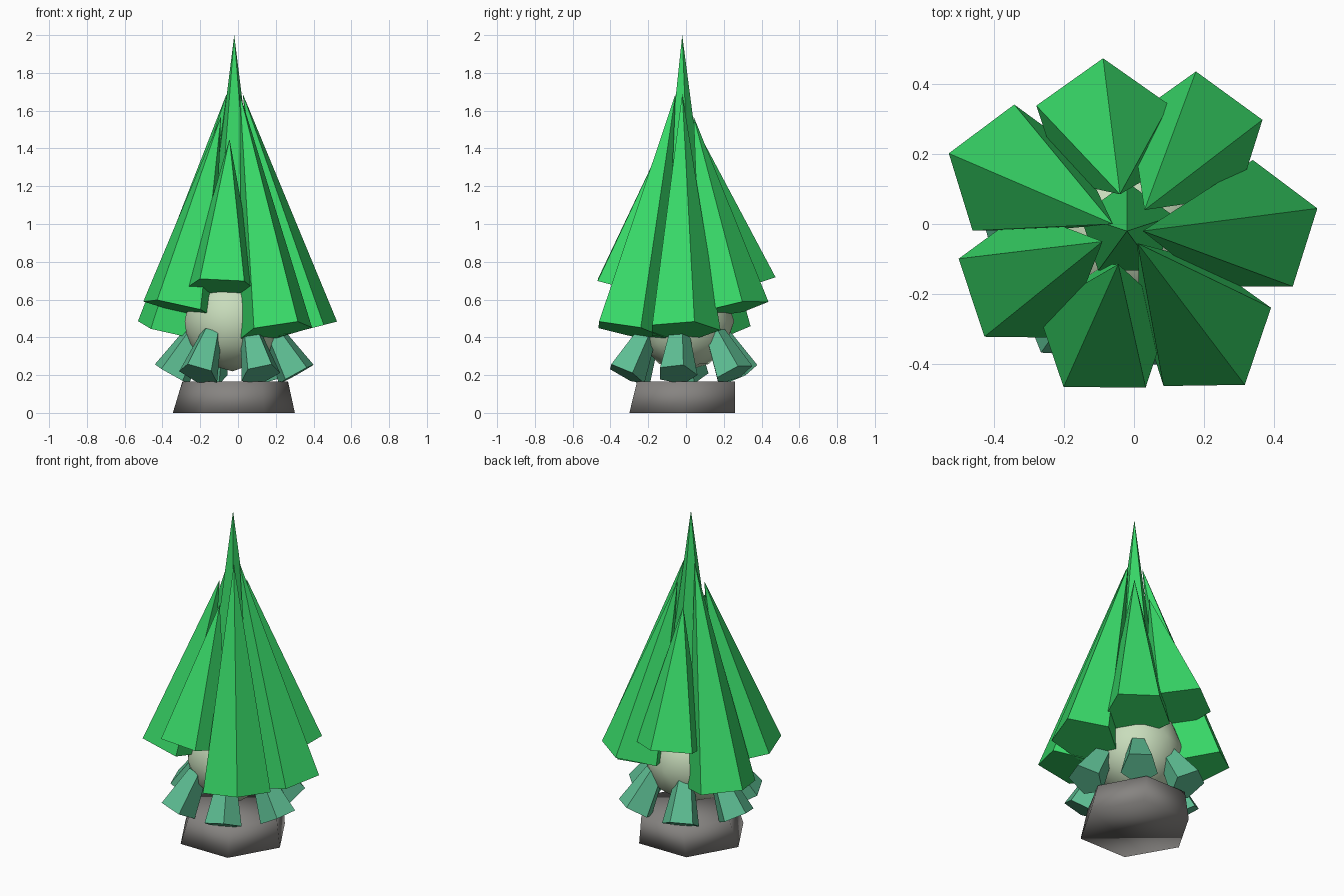
import bpy
import bmesh
import math
from mathutils import Vector

if "Cube" in bpy.data.objects:
    bpy.data.objects.remove(bpy.data.objects["Cube"], do_unlink=True)


def material(name, rgb):
    m = bpy.data.materials.new(name)
    m.use_nodes = True
    m.diffuse_color = (*rgb, 1)
    m.node_tree.nodes["Principled BSDF"].inputs["Base Color"].default_value = (*rgb, 1)
    return m


leaf_green = material("leaf green", (0.04, 0.70, 0.14))
teal = material("teal", (0.11, 0.51, 0.29))
cream = material("pale cream", (0.58, 0.72, 0.50))
grey = material("stone grey", (0.24, 0.23, 0.22))


def finish(name, bm, mat, smooth=False):
    bmesh.ops.recalc_face_normals(bm, faces=bm.faces)
    for f in bm.faces:
        f.smooth = smooth
    mesh = bpy.data.meshes.new(name)
    bm.to_mesh(mesh)
    bm.free()
    mesh.materials.append(mat)
    obj = bpy.data.objects.new(name, mesh)
    bpy.context.collection.objects.link(obj)
    return obj


def tapered(name, base, tip, r_base, r_tip, sides, start, mat, tilt=True,
            tip_stretch=1.0, smooth=False):
    """Capped cone or frustum from base to tip; its ends tilt with its axis."""
    base, tip = Vector(base), Vector(tip)
    axis = tip - base
    turn = Vector((0, 0, 1)).rotation_difference(axis if tilt else Vector((0, 0, 1)))
    bm = bmesh.new()

    def ring(centre, r, stretch=1.0):
        out = []
        for i in range(sides):
            a = start + math.tau * i / sides
            p = Vector((r * math.cos(a), r * stretch * math.sin(a), 0))
            out.append(bm.verts.new(centre + turn @ p))
        return out

    low = ring(base, r_base)
    bm.faces.new(low)
    if r_tip:
        high = ring(tip, r_tip, tip_stretch)
        bm.faces.new(high)
    else:
        high = [bm.verts.new(tip)] * sides
    for i in range(sides):
        j = (i + 1) % sides
        corners = [low[i], low[j], high[j]]
        if r_tip:
            corners.append(high[i])
        bm.faces.new(corners)
    return finish(name, bm, mat, smooth)


# Crown: a slim centre spire ringed by seven five-sided leaning leaves
UP = math.pi / 2
tapered("centre_spire", (-0.02, -0.02, 0.93), (-0.02, -0.02, 2.0), 0.14, 0, 5, UP, leaf_green)
leaves = {
    "front": ((-0.085, -0.31, 0.665), (-0.045, -0.115, 1.45)),
    "front_left": ((0.203, -0.303, 0.435), (0.01, -0.055, 1.69)),
    "left": ((0.34, -0.017, 0.437), (0.025, -0.02, 1.69)),
    "back_left": ((0.18, 0.24, 0.55), (0.03, 0.04, 1.57)),
    "back": ((-0.09, 0.28, 0.67), (-0.04, 0.085, 1.45)),
    "back_right": ((-0.345, 0.143, 0.437), (-0.06, 0.0, 1.69)),
    "front_right": ((-0.315, -0.163, 0.555), (-0.09, -0.05, 1.57)),
}
for place, (base, tip) in leaves.items():
    tapered(place + "_leaf", base, tip, 0.2, 0, 5, UP, leaf_green)

# Rounded core under the crown
bm = bmesh.new()
bmesh.ops.create_icosphere(bm, subdivisions=2, radius=0.265)
bmesh.ops.translate(bm, verts=bm.verts, vec=(-0.03, -0.01, 0.485))
finish("core", bm, cream, True)

# Collar of six splayed stubs
for i in range(6):
    a = math.radians(355 + 60 * i)
    out = Vector((math.cos(a), math.sin(a), 0))
    mid = Vector((-0.02, -0.02, 0))
    tapered(f"collar_stub_{i + 1}", mid + out * 0.33 + Vector((0, 0, 0.205)),
            mid + out * 0.21 + Vector((0, 0, 0.42)), 0.11, 0.058, 5, UP, teal)

# Six-sided foot
tapered("foot", (-0.022, -0.02, 0), (-0.015, 0.0, 0.165), 0.323, 0.28, 6, 0, grey,
        tilt=False, tip_stretch=1.07, smooth=True)
